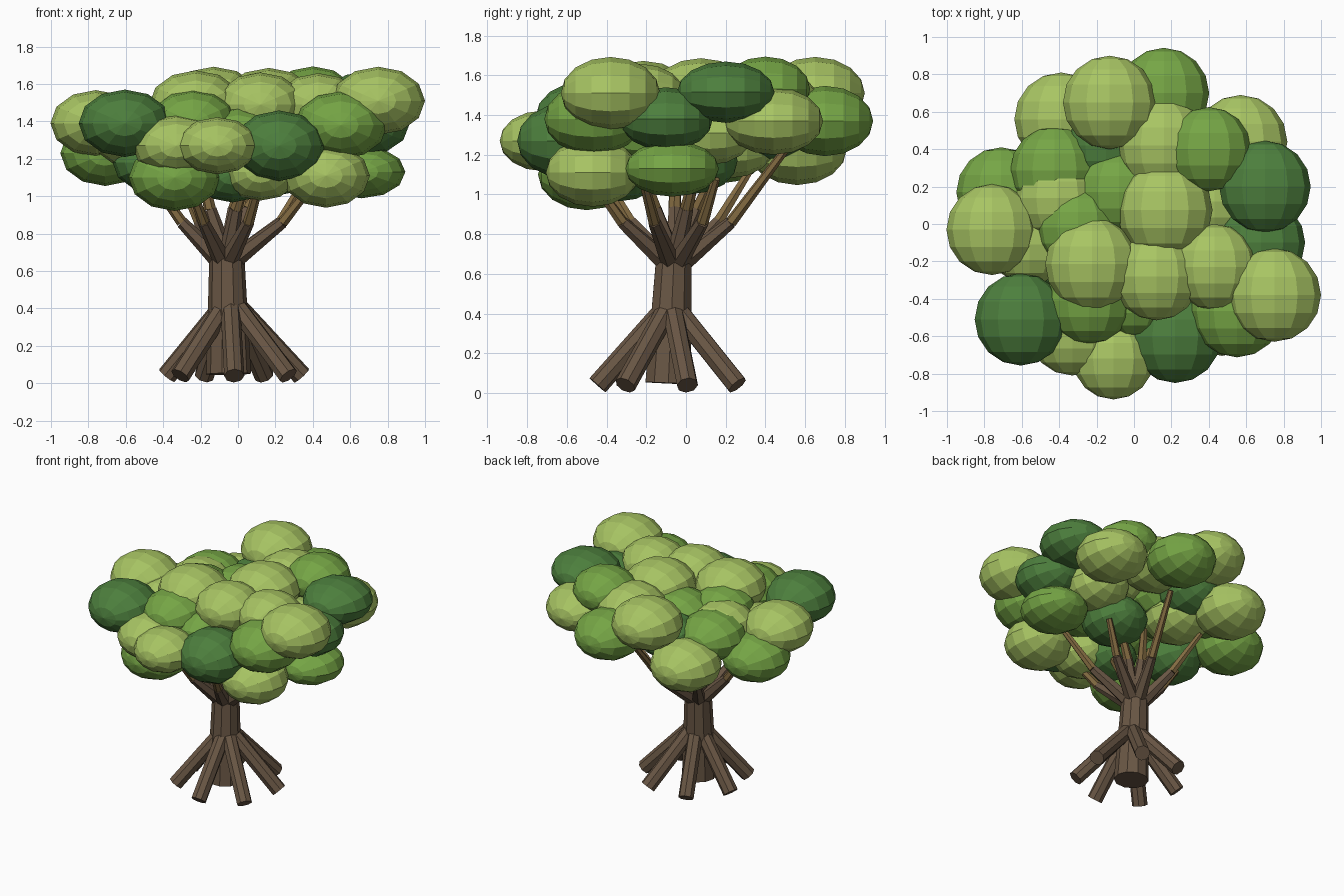
import bpy, math
from mathutils import Vector, Matrix


def mat(name, rgb):
    m = bpy.data.materials.new(name)
    m.diffuse_color = (*rgb, 1)
    return m


LIGHT = mat("light_green", (0.39, 0.555, 0.125))
MID = mat("mid_green", (0.18, 0.38, 0.06))
DARK = mat("dark_green", (0.074, 0.213, 0.047))
BARK = mat("bark_brown", (0.14, 0.093, 0.058))
TWIG = mat("branch_brown", (0.225, 0.145, 0.053))


def limb(name, a, b, r1, r2, material, sides=8):
    """Tapered cylinder running from a to b."""
    a, b = Vector(a), Vector(b)
    d = b - a
    bpy.ops.mesh.primitive_cone_add(vertices=sides, radius1=r1, radius2=r2, depth=d.length)
    o = bpy.context.object
    o.name = name
    o.matrix_world = Matrix.Translation((a + b) / 2) @ d.to_track_quat('Z', 'Y').to_matrix().to_4x4()
    o.data.materials.append(material)


def leaf_clump(material, x, y, z, r, flat=0.73):
    """Flattened faceted sphere whose poles point front and back."""
    bpy.ops.mesh.primitive_uv_sphere_add(segments=12, ring_count=8, radius=1)
    o = bpy.context.object
    o.name = "leaf_clump"
    o.data.transform(Matrix.Rotation(math.pi / 2, 4, 'X'))
    o.data.transform(Matrix.Diagonal((r, r, r * flat, 1)))
    o.location = (x, y, z)
    o.data.materials.append(material)


# Trunk
limb("trunk", (-0.05, -0.09, 0.05), (-0.06, -0.06, 0.70), 0.12, 0.093, BARK, 10)

# Roots
for i in range(7):
    t = -math.pi / 2 + i * math.tau / 7
    c, s = math.cos(t), math.sin(t)
    limb("root", (-0.04 + 0.055 * c, -0.075 + 0.055 * s, 0.395),
         (-0.02 + 0.37 * c, -0.075 + 0.37 * s, 0.04), 0.053, 0.054, BARK)

# Branches: brown lower limb, lighter upper limb, with inner limbs between
for i in range(7):
    t = math.radians(80) + i * math.tau / 7
    c, s = math.cos(t), math.sin(t)
    elbow = (-0.02 + 0.28 * c, -0.05 + 0.28 * s, 0.86)
    reach, top = (0.56, 1.24) if i == 0 else (0.40, 1.08) if i == 6 else (0.49, 1.13)
    limb("lower_branch", (-0.06 + 0.045 * c, -0.06 + 0.045 * s, 0.66), elbow, 0.05, 0.032, BARK, 6)
    limb("upper_branch", elbow, (reach * c, -0.04 + reach * s, top), 0.03, 0.02, TWIG, 6)
    if i % 2 == 0:
        mid = (-0.04 + 0.11 * c, -0.05 + 0.11 * s, 0.93)
        limb("inner_branch", (-0.06, -0.06, 0.66), mid, 0.05, 0.035, BARK, 6)
        limb("inner_twig", mid, (0.19 * c, -0.04 + 0.19 * s, 1.12), 0.033, 0.024, TWIG, 6)

# Foliage clumps grouped by colour: x, y, z, radius, optional flattening
light = [
    (-0.76, -0.03, 1.39, .243), (-0.13, 0.65, 1.51, .25), (-0.39, 0.56, 1.23, .25),
    (0.16, 0.42, 1.46, .25), (0.57, 0.44, 1.37, .25, .68), (0.75, -0.38, 1.51, .25),
    (-0.11, -0.72, 1.27, .218, .70), (-0.33, -0.575, 1.27, .235, .70), (-0.225, -0.215, 1.49, .25),
    (0.12, -0.28, 1.49, .235), (0.43, -0.23, 1.49, .23), (0.165, 0.075, 1.50, .255),
    (-0.41, 0.14, 1.38, .225), (0.47, -0.47, 1.11, .235), (0.12, -0.42, 1.13, .21),
    (-0.56, -0.11, 1.31, .215), (-0.20, 0.22, 1.25, .23), (0.43, 0.12, 1.31, .22),
]
medium = [
    (0.16, 0.70, 1.37, .242), (-0.425, 0.285, 1.36, .237), (-0.71, 0.17, 1.23, .24),
    (0.40, 0.40, 1.53, .225), (0.55, -0.465, 1.38, .248), (-0.24, -0.41, 1.40, .23),
    (-0.08, 0.17, 1.40, .225), (-0.30, -0.02, 1.42, .22), (0.66, -0.07, 1.13, .235, .60),
    (-0.34, -0.50, 1.10, .245), (0.30, -0.20, 1.30, .22), (0.0, -0.40, 1.33, .20),
]
dark = [
    (-0.605, -0.51, 1.39, .247), (0.70, 0.20, 1.515, .245, .63), (0.68, -0.10, 1.38, .235, .68),
    (0.22, -0.605, 1.27, .245, .77), (-0.15, 0.42, 1.34, .22), (-0.03, -0.33, 1.12, .21),
    (0.20, 0.03, 1.17, .23), (-0.45, -0.15, 1.18, .22),
]
for clumps, colour in ((light, LIGHT), (medium, MID), (dark, DARK)):
    for clump in clumps:
        leaf_clump(colour, *clump)
